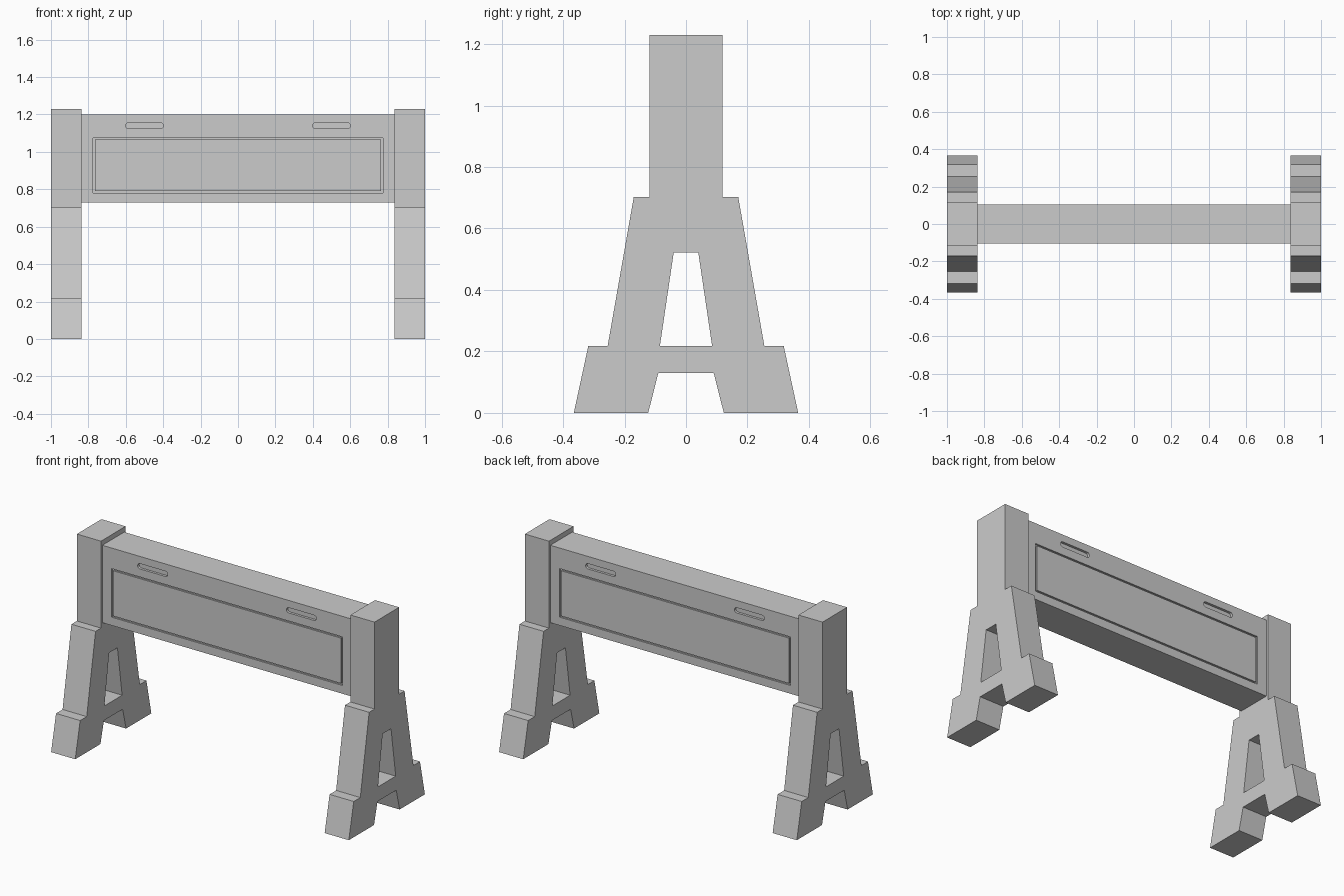
import bpy, bmesh, math
from mathutils import Vector

if "Cube" in bpy.data.objects:
    bpy.data.objects.remove(bpy.data.objects["Cube"])


def prism(name, loops, axis, start, end):
    """Extrude closed 2D loops (outer first, then holes) along x or y."""
    bm = bmesh.new()
    place = (lambda u, v: (start, u, v)) if axis == 'X' else (lambda u, v: (u, start, v))
    for loop in loops:
        vs = [bm.verts.new(place(u, v)) for u, v in loop]
        for a, b in zip(vs, vs[1:] + vs[:1]):
            bm.edges.new((a, b))
    bmesh.ops.triangle_fill(bm, edges=bm.edges[:], use_beauty=True)
    ext = bmesh.ops.extrude_face_region(bm, geom=bm.faces[:], use_keep_orig=True)
    step = Vector((end - start, 0, 0)) if axis == 'X' else Vector((0, end - start, 0))
    bmesh.ops.translate(bm, vec=step,
                        verts=[g for g in ext['geom'] if isinstance(g, bmesh.types.BMVert)])
    bmesh.ops.recalc_face_normals(bm, faces=bm.faces[:])
    mesh = bpy.data.meshes.new(name)
    bm.to_mesh(mesh)
    bm.free()
    obj = bpy.data.objects.new(name, mesh)
    bpy.context.collection.objects.link(obj)
    return obj


def rect(x, z0, z1):
    return [(-x, z0), (x, z0), (x, z1), (-x, z1)]


def slot(cx, cz, half, r, n=8):
    pts = []
    for side, a0 in ((1, -90), (-1, 90)):
        for i in range(n + 1):
            a = math.radians(a0 + 180 * i / n)
            pts.append((cx + side * (half - r) + r * math.cos(a), cz + r * math.sin(a)))
    return pts


def mirrored(half):
    return half + [(-u, v) for u, v in reversed(half)]


# A-frame end supports: foot, legs and post in one profile with an opening
outline = mirrored([(0.09, 0.13), (0.123, 0), (0.365, 0), (0.318, 0.217),
                    (0.255, 0.217), (0.17, 0.702), (0.118, 0.702), (0.118, 1.23)])
opening = mirrored([(0.085, 0.217), (0.04, 0.522)])
for name, s in (("left_support", -1), ("right_support", 1)):
    prism(name, [outline, opening], 'X', s * 0.838, s * 1.0)

# Barrier board between the supports
board = prism("barrier_board", [rect(0.838, 0.73, 1.20)], 'Y', -0.105, 0.105)

# Panel groove and two rounded slots cut into both faces
for s in (-1, 1):
    cutters = [prism("groove_cutter", [rect(0.775, 0.78, 1.075), rect(0.765, 0.79, 1.065)],
                     'Y', s * 0.095, s * 0.15)]
    for x in (-0.5, 0.5):
        cutters.append(prism("slot_cutter", [slot(x, 1.14, 0.101, 0.016)],
                             'Y', s * 0.09, s * 0.15))
    for c in cutters:
        c.hide_render = True
        c.hide_set(True)
        mod = board.modifiers.new("cut", 'BOOLEAN')
        mod.operation = 'DIFFERENCE'
        mod.solver = 'EXACT'
        mod.object = c
